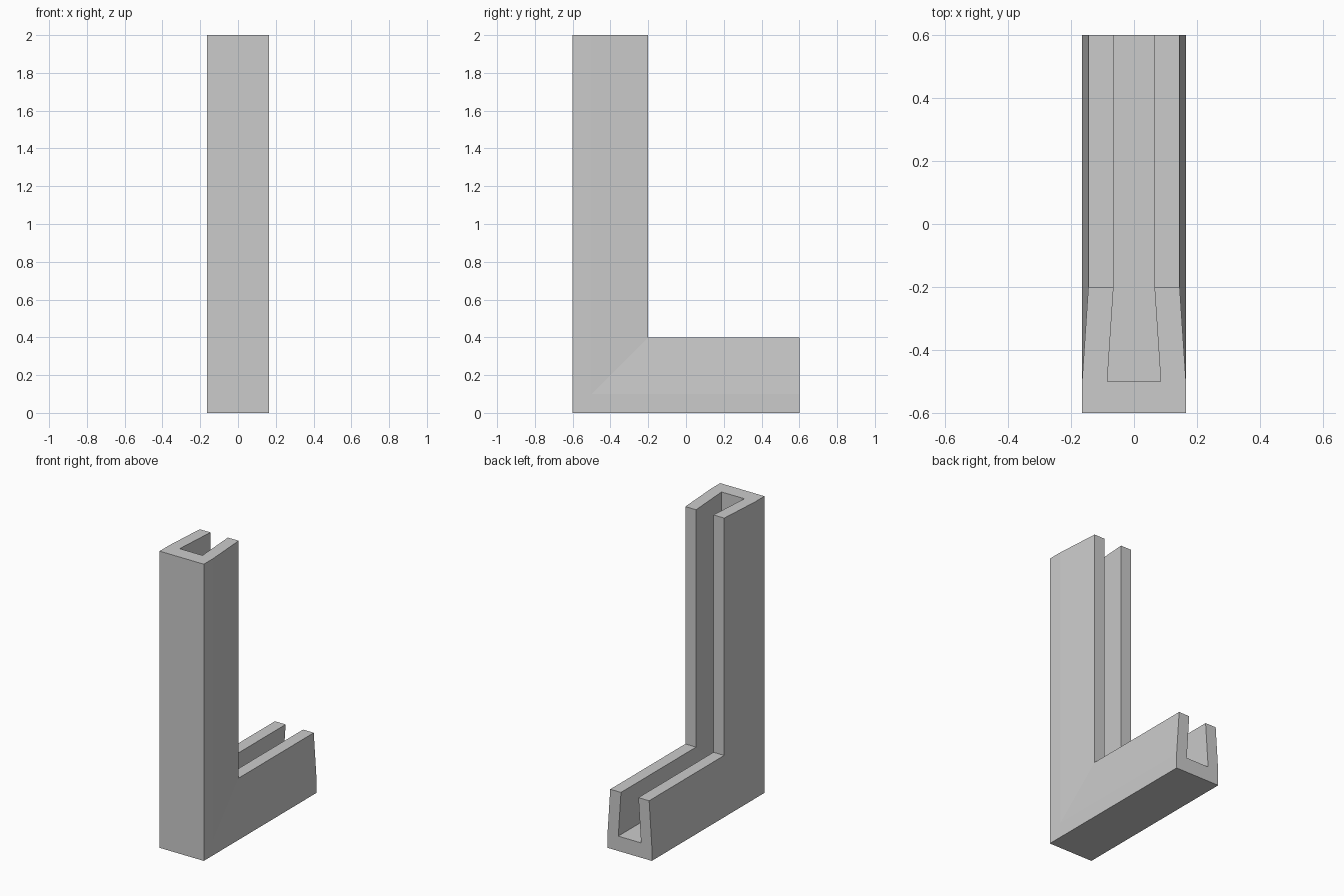
import bpy
import bmesh

cube = bpy.data.objects.get("Cube")
if cube:
    bpy.data.objects.remove(cube, do_unlink=True)

grey = bpy.data.materials.new("light grey")
grey.use_nodes = True
colour = (0.6, 0.6, 0.6, 1.0)
grey.diffuse_color = colour
grey.node_tree.nodes["Principled BSDF"].inputs["Base Color"].default_value = colour

# Half of the U-shaped channel section: (half width, distance from the outer back)
half = [(0.165, 0.0), (0.165, 0.1), (0.145, 0.4), (0.065, 0.4), (0.085, 0.1)]
section = half + [(-x, d) for x, d in reversed(half)]

# Sweep the section down the upright, round the mitred corner and along the foot
bm = bmesh.new()
rings = [
    [bm.verts.new((x, d - 0.6, 2.0)) for x, d in section],
    [bm.verts.new((x, d - 0.6, d)) for x, d in section],
    [bm.verts.new((x, 0.6, d)) for x, d in section],
]
count = len(section)
for a, b in zip(rings, rings[1:]):
    for i in range(count):
        j = (i + 1) % count
        bm.faces.new((a[i], a[j], b[j], b[i]))

# End caps: side walls and web, so that every face is convex
for ring in (rings[0], rings[-1]):
    for ids in ((1, 2, 3, 4), (5, 6, 7, 8), (0, 1, 4, 5, 8, 9)):
        bm.faces.new([ring[i] for i in ids])
caps = [e for e in bm.edges if len(e.link_faces) == 2
        and e.link_faces[0].normal.length >= 0
        and {e.verts[0], e.verts[1]} in
        [{r[p], r[q]} for r in (rings[0], rings[-1]) for p, q in ((1, 4), (5, 8))]]
bmesh.ops.dissolve_edges(bm, edges=caps, use_verts=False)
bmesh.ops.recalc_face_normals(bm, faces=bm.faces[:])

mesh = bpy.data.meshes.new("corner_channel")
bm.to_mesh(mesh)
bm.free()
mesh.materials.append(grey)
channel = bpy.data.objects.new("corner_channel", mesh)
bpy.context.collection.objects.link(channel)
